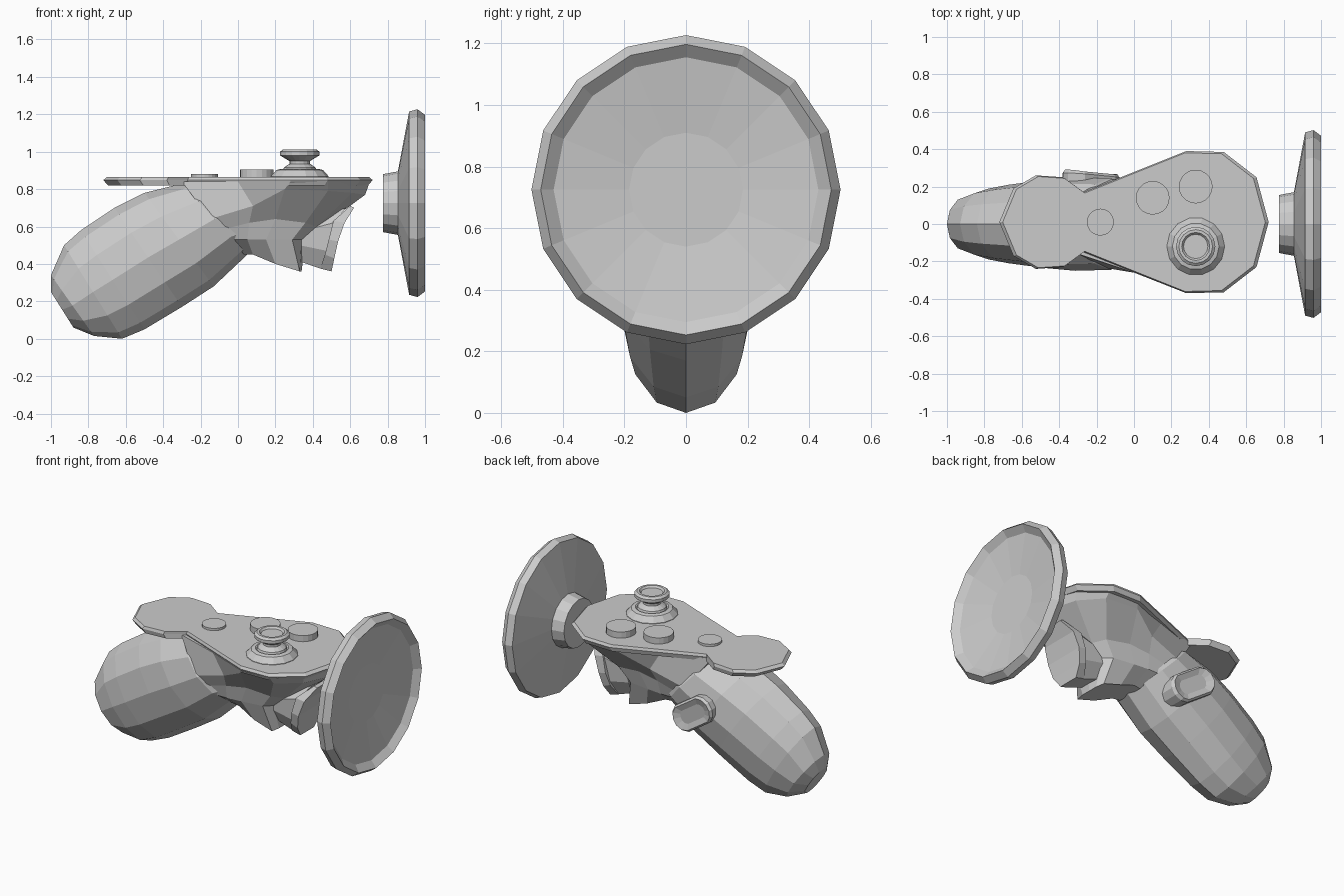
import bpy, bmesh, math
from mathutils import Vector

if "Cube" in bpy.data.objects:
    bpy.data.objects.remove(bpy.data.objects["Cube"])


def loft(name, loops):
    """Skin closed loops of equal length and cap both ends."""
    bm = bmesh.new()
    rows = [[bm.verts.new(p) for p in loop] for loop in loops]
    n = len(rows[0])
    for a, b in zip(rows, rows[1:]):
        for i in range(n):
            j = (i + 1) % n
            bm.faces.new((a[i], a[j], b[j], b[i]))
    bm.faces.new(rows[0])
    bm.faces.new(rows[-1])
    bmesh.ops.recalc_face_normals(bm, faces=bm.faces)
    me = bpy.data.meshes.new(name)
    bm.to_mesh(me)
    bm.free()
    ob = bpy.data.objects.new(name, me)
    bpy.context.collection.objects.link(ob)
    return ob


def lathe(name, centre, profile, sides, along_x=False):
    """Revolve (radius, height) points around z, or around x."""
    loops = []
    for r, h in profile:
        loop = []
        for i in range(sides):
            t = 2 * math.pi * i / sides
            c, s = r * math.cos(t), r * math.sin(t)
            loop.append(Vector(centre) + Vector((h, c, s) if along_x else (c, s, h)))
        loops.append(loop)
    return loft(name, loops)


def mirrored(half):
    """Close a half outline (y >= 0) over the y = 0 plane."""
    return half + [(x, -y, z) for x, y, z in reversed(half) if y > 0]


# Handle: tilted elliptical sections (top x, top z, bottom x, bottom z, half width)
sections = [
    (-1.0, .25, -.88, .06, .08), (-1.0, .34, -.77, .015, .15),
    (-.93, .50, -.62, .0, .19), (-.84, .58, -.50, .05, .21),
    (-.66, .70, -.30, .17, .235), (-.50, .78, -.13, .28, .25),
    (-.30, .83, .05, .45, .245), (-.08, .80, .14, .52, .17)]
rings = []
for tx, tz, bx, bz, w in sections:
    top, bot = Vector((tx, 0, tz)), Vector((bx, 0, bz))
    mid, half = (top + bot) / 2, (top - bot) / 2
    rings.append([mid + half * math.cos(k * math.pi / 6)
                  + Vector((0, w * math.sin(k * math.pi / 6), 0)) for k in range(12)])
loft("handle", rings)

# Head: flares from the trigger housing up to the face plate
head = [
    [(-.30, .16, .84), (0, .26, .84), (.28, .37, .84), (.48, .36, .84), (.64, .23, .84), (.705, 0, .84)],
    [(-.15, .235, .64), (.08, .26, .71), (.25, .33, .80), (.48, .32, .79), (.61, .20, .78), (.68, 0, .77)],
    [(-.10, .215, .58), (.06, .21, .62), (.20, .20, .64), (.36, .18, .62), (.42, .12, .60), (.45, 0, .60)],
    [(-.02, .19, .53), (.05, .19, .53), (.15, .18, .53), (.29, .16, .53), (.34, .12, .53), (.36, 0, .53)],
    [(.03, .09, .45), (.08, .10, .45), (.20, .12, .40), (.33, .12, .36), (.34, .06, .36), (.34, 0, .36)]]
loft("head", [mirrored(r) for r in head])

# Face plate with thin bevelled rim
outline = [(-.72, 0), (-.645, .18), (-.525, .25), (-.38, .24), (-.27, .16),
           (.28, .38), (.48, .375), (.655, .24), (.72, 0)]
loft("face_plate", [[(x * s, y * s + .01, z) for x, y, z in mirrored([(a, b, z) for a, b in outline])]
                    for s, z in ((.965, .82), (1, .848), (.975, .865))])

# Tracking disc: shallow dish with a stub neck
lathe("tracking_disc", (0, 0, .725),
      [(.155, .775), (.168, .845), (.17, .855), (.49, .915), (.502, .96),
       (.472, 1.0), (.43, .965), (.185, .93)], 16, along_x=True)

# Face buttons
for name, x, y, r, h in (("menu_button", -.18, .01, .072, .88),
                         ("lower_button", .10, .14, .09, .905),
                         ("upper_button", .33, .20, .09, .905)):
    lathe(name, (x, y, 0), [(r, .85), (r, h)], 20)

# Thumbstick and its collar
lathe("stick_collar", (.33, -.12, 0), [(.155, .855), (.155, .868), (.125, .902), (.10, .908), (.09, .90)], 14)
lathe("thumbstick", (.33, -.12, 0),
      [(.10, .87), (.085, .915), (.055, .935), (.055, .95), (.08, .965), (.105, .98),
       (.105, 1.0), (.09, 1.012), (.075, 1.012), (.065, 1.0)], 16)


def slab(name, rows):
    """Loft box sections (front x, front z, back x, back z, half width)."""
    loft(name, [[(fx, w, fz), (fx, -w, fz), (bx, -w, bz), (bx, w, bz)]
                for fx, fz, bx, bz, w in rows])


# Trigger: curved blade and the block behind it
slab("trigger_blade", [(.50, .36, .44, .375, .07), (.515, .43, .465, .45, .12),
                       (.535, .52, .485, .53, .14), (.57, .62, .51, .63, .13),
                       (.62, .70, .60, .71, .07)])
slab("trigger_block", [(.44, .375, .34, .41, .065), (.475, .47, .33, .50, .115),
                       (.51, .62, .36, .58, .12), (.58, .70, .46, .66, .07)])


# Grip button: capsule across the back side of the handle, dished on top
def capsule(length, width, y, tilt, dip=0):
    loop = []
    for k in range(12):
        t = 2 * math.pi * (k + .5) / 12
        u = width * math.cos(t) + math.copysign(length, math.cos(t))
        v = width * math.sin(t)
        loop.append((-.23 - .83 * u + .56 * v, y + tilt * u - dip * (1 - abs(u) / .17),
                     .50 + .56 * u + .83 * v))
    return loop


loft("grip_button", [capsule(.075, .088, .14, 0), capsule(.075, .092, .26, .08),
                     capsule(.075, .08, .28, .08, .015), capsule(.06, .045, .262, .08)])
